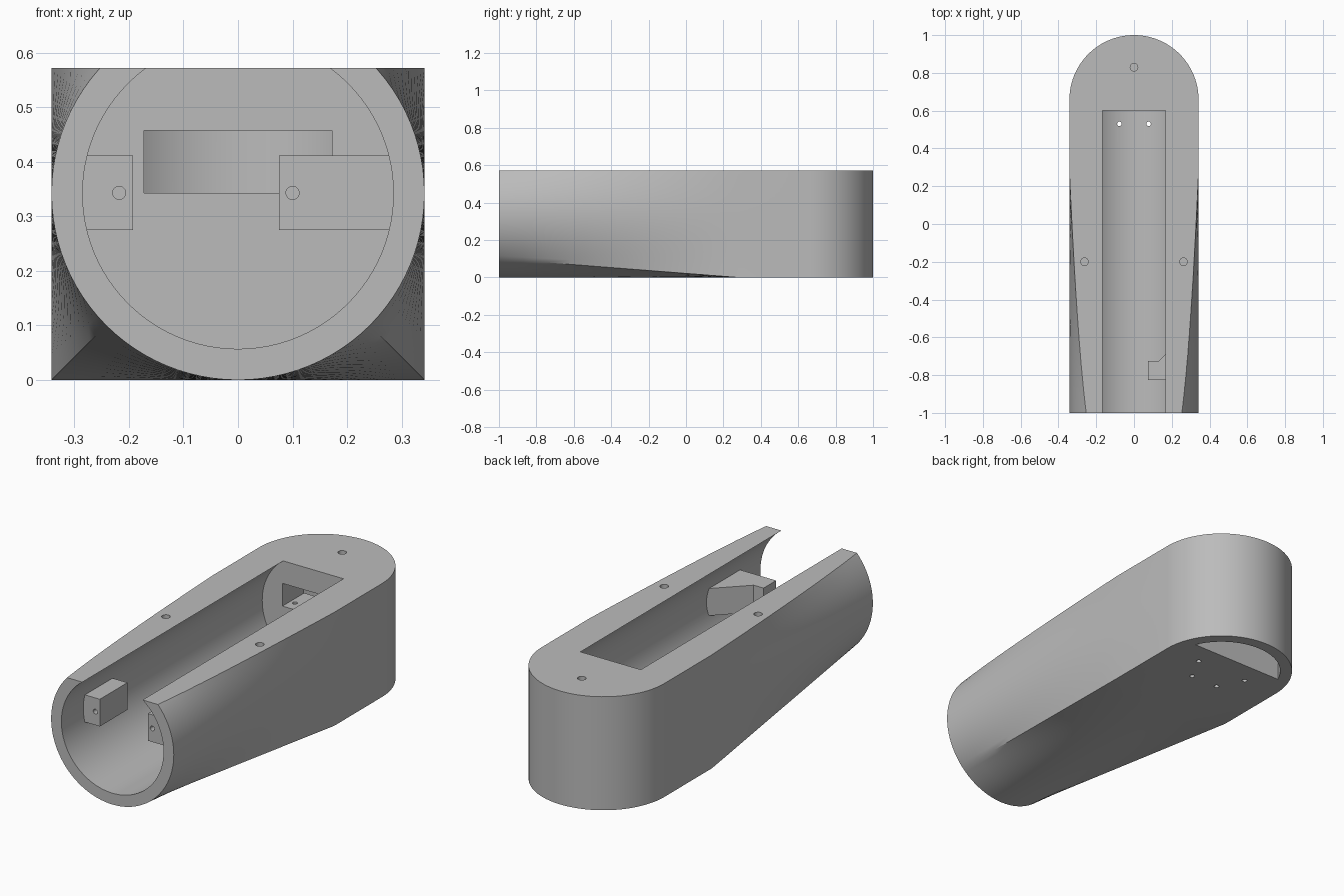
import bpy, bmesh
from math import sin, cos, pi, radians
from mathutils import Matrix, Vector

if "Cube" in bpy.data.objects:
    bpy.data.objects.remove(bpy.data.objects["Cube"], do_unlink=True)

R, BORE, TOP = 0.342, 0.285, 0.572      # outer radius, inner radius, deck height
LOFT_END, REAR = 0.28, 0.658            # end of the loft, centre of the round end

grey = bpy.data.materials.new("plain_grey")
grey.use_nodes = True
grey.diffuse_color = (0.5, 0.5, 0.5, 1)
grey.node_tree.nodes["Principled BSDF"].inputs["Base Color"].default_value = (0.5, 0.5, 0.5, 1)


def make(name, bm):
    bmesh.ops.recalc_face_normals(bm, faces=bm.faces)
    mesh = bpy.data.meshes.new(name)
    bm.to_mesh(mesh)
    bm.free()
    mesh.materials.append(grey)
    obj = bpy.data.objects.new(name, mesh)
    bpy.context.collection.objects.link(obj)
    return obj


def prism(name, outline, z0, z1):
    """Plan outline pulled up from z0 to z1."""
    bm = bmesh.new()
    face = bm.faces.new([bm.verts.new((x, y, z0)) for x, y in outline])
    new = bmesh.ops.extrude_face_region(bm, geom=[face])["geom"]
    bmesh.ops.translate(bm, vec=(0, 0, z1 - z0),
                        verts=[v for v in new if isinstance(v, bmesh.types.BMVert)])
    return make(name, bm)


def box(name, x0, x1, y0, y1, z0, z1):
    return prism(name, [(x0, y0), (x1, y0), (x1, y1), (x0, y1)], z0, z1)


def rod(name, start, end, radius, sides=24):
    bm = bmesh.new()
    a, b = Vector(start), Vector(end)
    turn = (b - a).to_track_quat('Z', 'Y').to_matrix().to_4x4()
    bmesh.ops.create_cone(bm, cap_ends=True, segments=sides, radius1=radius, radius2=radius,
                          depth=(b - a).length, matrix=Matrix.Translation((a + b) / 2) @ turn)
    return make(name, bm)


def combine(target, tool, operation='DIFFERENCE'):
    mod = target.modifiers.new("shape", 'BOOLEAN')
    mod.operation, mod.solver, mod.object = operation, 'EXACT', tool
    bpy.context.view_layer.objects.active = target
    bpy.ops.object.modifier_apply(modifier=mod.name)
    bpy.data.objects.remove(tool, do_unlink=True)


def ring(bm, y, roundness, width):
    """Cross-section between a square (0) and a circle (1)."""
    verts = []
    for i in range(96):
        a = 2 * pi * i / 96
        c, s = cos(a), sin(a)
        k = R * (roundness + (1 - roundness) / max(abs(c), abs(s)))
        verts.append(bm.verts.new((k * c * width, y, R + k * s)))
    return verts


# Housing: circle lofted to a square, then a rounded rear end
bm = bmesh.new()
STEPS = 10
rings = [ring(bm, -1 + (LOFT_END + 1) * i / STEPS, 1 - i / STEPS, 1) for i in range(STEPS + 1)]
for i in range(25):
    a = pi / 2 * i / 24
    rings.append(ring(bm, REAR + R * sin(a), 0, cos(a)))
bm.faces.new(rings[0])
for lower, upper in zip(rings, rings[1:]):
    for i in range(96):
        j = (i + 1) % 96
        bm.faces.new((lower[i], lower[j], upper[j], upper[i]))
bmesh.ops.remove_doubles(bm, verts=bm.verts, dist=1e-5)
housing = make("housing", bm)

# Flat deck and long round bore
combine(housing, box("deck_cut", -1, 1, -2, 2, TOP, 1))
combine(housing, rod("bore_cut", (0, -1.2, R), (0, 0.6, R), BORE, 96))

# D-shaped recess under the rear end, linked to the bore by a window
chord = 0.115
half = (BORE ** 2 - chord ** 2) ** 0.5
arc = [(BORE * cos(radians(a)), REAR + BORE * sin(radians(a))) for a in range(26, 155, 4)]
combine(housing, prism("recess_cut", [(half, REAR + chord)] + arc + [(-half, REAR + chord)], -0.1, 0.458))
combine(housing, box("window_cut", -0.172, 0.172, 0.55, 0.82, 0.343, 0.4575))

# Screw holes in the deck, small holes through the base
for x, y in ((0, 0.83), (-0.262, -0.2), (0.262, -0.2)):
    combine(housing, rod("deck_hole", (x, y, TOP - 0.07), (x, y, TOP + 0.1), 0.02))
for x in (-1, 1):
    combine(housing, rod("base_hole", (x * 0.077, 0.53, -0.1), (x * 0.077, 0.53, 0.2), 0.012))
    combine(housing, rod("rear_hole", (x * 0.145, 0.66, -0.1), (x * 0.145, 0.66, 0.4), 0.012))

# Mounting blocks on the bore walls, each with a screw hole
right_block = box("right_block", -0.3, -0.193, -0.825, -0.605, 0.275, 0.412)
left_block = prism("left_block", [(0.3, -0.825), (0.075, -0.825), (0.075, -0.725), (0.13, -0.725),
                                  (0.3, -0.555)], 0.275, 0.412)
for block, x in ((right_block, -0.218), (left_block, 0.1)):
    combine(block, rod("block_hole", (x, -0.9, 0.343), (x, -0.75, 0.343), 0.012))
    combine(housing, block, 'UNION')

# Smooth the curved walls, keep the rims sharp
bpy.ops.object.select_all(action='DESELECT')
housing.select_set(True)
bpy.context.view_layer.objects.active = housing
bpy.ops.object.shade_smooth_by_angle(angle=radians(25))
